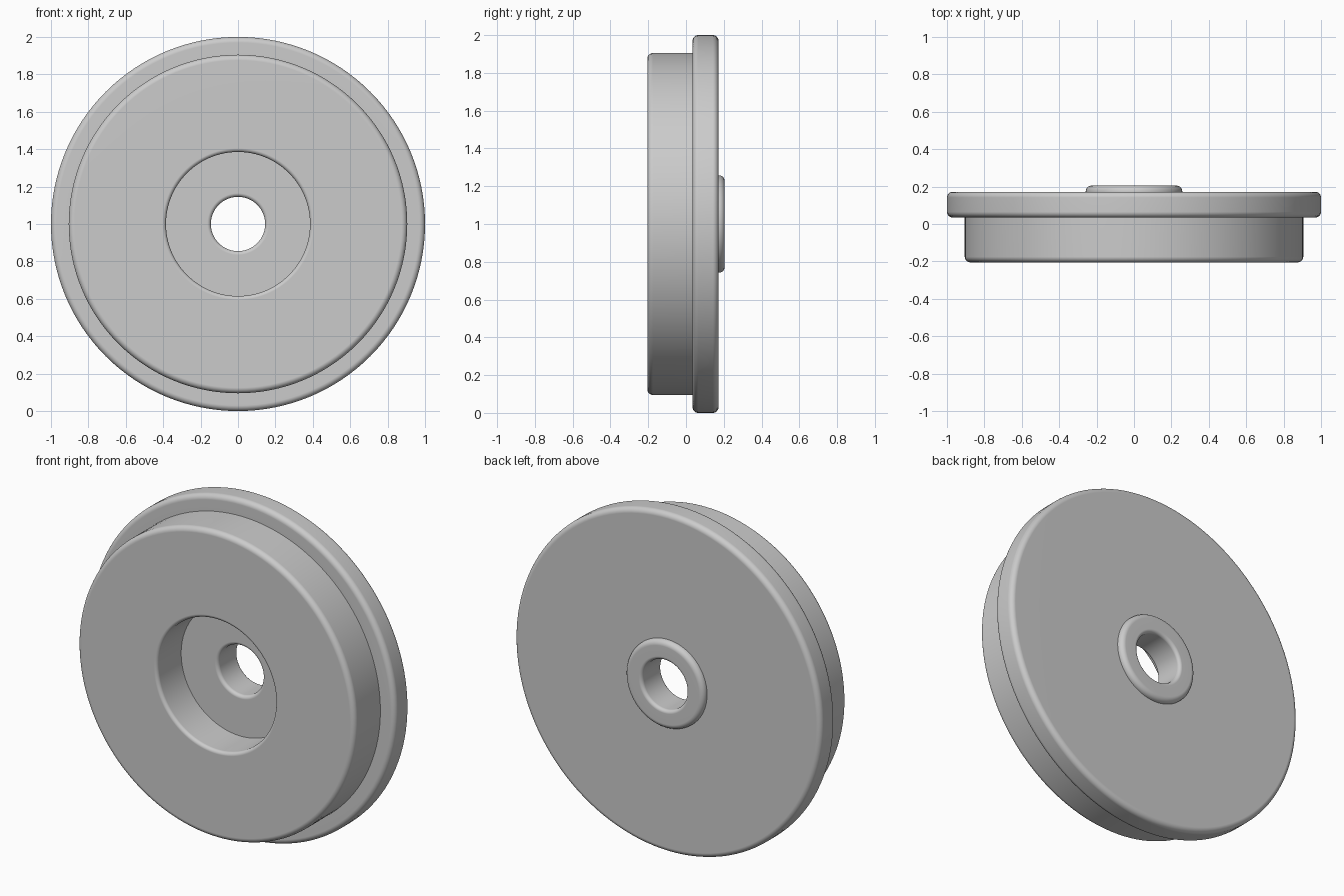
import bpy
import bmesh
from math import pi, cos, sin, radians
from mathutils import Vector, Matrix

cube = bpy.data.objects.get("Cube")
if cube:
    bpy.data.objects.remove(cube, do_unlink=True)

SEGMENTS = 128
ARC_STEPS = 6


def rounded_profile(corners):
    """Closed outline from (radius, depth, fillet) right-angled corners."""
    points = []
    count = len(corners)
    for i, (r, y, fillet) in enumerate(corners):
        here = Vector((r, y))
        if not fillet:
            points.append(here)
            continue
        before = (Vector(corners[i - 1][:2]) - here).normalized() * fillet
        after = (Vector(corners[(i + 1) % count][:2]) - here).normalized() * fillet
        centre = here + before + after
        for step in range(ARC_STEPS + 1):
            a = pi / 2 * step / ARC_STEPS
            points.append(centre - after * cos(a) - before * sin(a))
    return points


def lathe(name, corners, material):
    """Revolve the outline about the y axis."""
    bm = bmesh.new()
    outline = rounded_profile(corners)
    rings = []
    for i in range(SEGMENTS):
        turn = Matrix.Rotation(2 * pi * i / SEGMENTS, 3, 'Y')
        rings.append([bm.verts.new(turn @ Vector((p.x, p.y, 0))) for p in outline])
    n = len(outline)
    for i, ring in enumerate(rings):
        following = rings[(i + 1) % SEGMENTS]
        for j in range(n):
            k = (j + 1) % n
            bm.faces.new((ring[j], ring[k], following[k], following[j]))
    bmesh.ops.recalc_face_normals(bm, faces=bm.faces)
    mesh = bpy.data.meshes.new(name)
    bm.to_mesh(mesh)
    bm.free()
    mesh.materials.append(material)
    obj = bpy.data.objects.new(name, mesh)
    bpy.context.collection.objects.link(obj)
    obj.location.z = 1
    bpy.ops.object.select_all(action='DESELECT')
    obj.select_set(True)
    bpy.context.view_layer.objects.active = obj
    bpy.ops.object.shade_smooth_by_angle(angle=radians(35))
    # Keep the broad faces flat beside the fillets
    weighted = obj.modifiers.new("flat_faces", 'WEIGHTED_NORMAL')
    weighted.keep_sharp = True
    return obj


# Plain grey metal
grey = bpy.data.materials.new("grey_metal")
grey.use_nodes = True
colour = (0.6, 0.6, 0.6, 1)
grey.diffuse_color = colour
grey.node_tree.nodes["Principled BSDF"].inputs["Base Color"].default_value = colour

# Flanged wheel: recess floor, hub recess, tread, flange, rear boss, axle bore
lathe("flanged_wheel", [
    (0.145, 0.02, 0.02),
    (0.385, 0.02, 0),
    (0.385, -0.205, 0.02),
    (0.905, -0.205, 0.03),
    (0.905, 0.035, 0),
    (1.0, 0.035, 0.03),
    (1.0, 0.172, 0.03),
    (0.258, 0.172, 0),
    (0.258, 0.205, 0.03),
    (0.145, 0.205, 0.02),
], grey)
